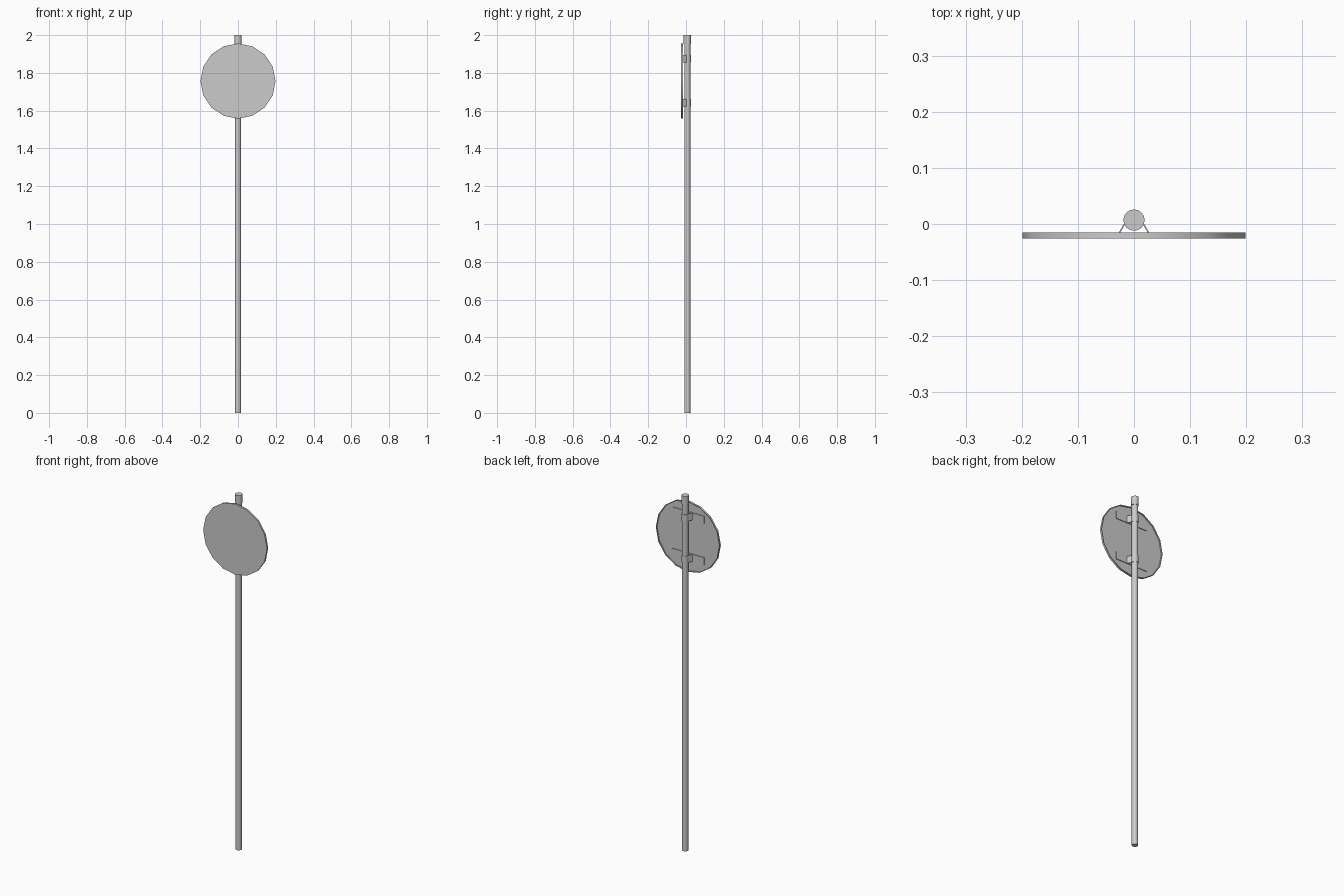
import bpy, bmesh, math
from mathutils import Matrix, Vector

if "Cube" in bpy.data.objects:
    bpy.data.objects.remove(bpy.data.objects["Cube"])

POLE_Y = 0.007
SIGN_Z = 1.757


def finish(bm, name, smooth=True):
    bmesh.ops.recalc_face_normals(bm, faces=bm.faces[:])
    me = bpy.data.meshes.new(name)
    bm.to_mesh(me)
    bm.free()
    ob = bpy.data.objects.new(name, me)
    bpy.context.collection.objects.link(ob)
    if smooth:
        bpy.ops.object.select_all(action='DESELECT')
        ob.select_set(True)
        bpy.context.view_layer.objects.active = ob
        bpy.ops.object.shade_smooth_by_angle(angle=math.radians(30))
    return ob


def lathe(name, profile, matrix, sides=16):
    """Revolve (radius, height) points about local z; both ends are capped."""
    bm = bmesh.new()
    rings = [[bm.verts.new((r * math.cos(2 * math.pi * i / sides),
                            r * math.sin(2 * math.pi * i / sides), h))
              for i in range(sides)] for r, h in profile]
    for a, b in zip(rings, rings[1:]):
        for i in range(sides):
            j = (i + 1) % sides
            bm.faces.new((a[i], a[j], b[j], b[i]))
    bm.faces.new(rings[0])
    bm.faces.new(rings[-1])
    bm.transform(matrix)
    return finish(bm, name)


def strip(name, path, z, height, thick):
    """Upright metal strip following an open (x, y) path."""
    pts = [Vector(p) for p in path]
    bm = bmesh.new()
    rows = []
    for i, p in enumerate(pts):
        d = (pts[min(i + 1, len(pts) - 1)] - pts[max(i - 1, 0)]).normalized()
        n = Vector((d.y, -d.x)) * thick / 2
        a, b = p - n, p + n
        rows.append([bm.verts.new((q.x, q.y, z + s * height / 2))
                     for q, s in ((a, -1), (b, -1), (b, 1), (a, 1))])
    for r, s in zip(rows, rows[1:]):
        for k in range(4):
            m = (k + 1) % 4
            bm.faces.new((r[k], r[m], s[m], s[k]))
    bm.faces.new(rows[0])
    bm.faces.new(rows[-1])
    return finish(bm, name)


# Pole and its slightly wider cap
at_pole = Matrix.Translation((0, POLE_Y, 0))
lathe("pole", [(0.016, 0), (0.016, 1.99)], at_pole)
lathe("pole_cap", [(0.019, 1.953), (0.019, 2.0)], at_pole)

# Round sign panel: flat front, turned-back rim, recessed rear face
face_front = Matrix.Translation((0, 0, SIGN_Z)) @ Matrix.Rotation(math.radians(-90), 4, 'X')
lathe("sign_panel", [(0.199, -0.026), (0.199, -0.0155),
                     (0.195, -0.0155), (0.195, -0.022)], face_front)

# Two mounting brackets: rear plate plus a strap wrapped round the pole
for label, z in (("upper", 1.876), ("lower", 1.643)):
    strip(label + "_bracket_plate", [(-0.1, -0.02), (0.1, -0.02)], z, 0.04, 0.004)
    arc = [(0.0172 * math.cos(math.radians(a)), POLE_Y + 0.0172 * math.sin(math.radians(a)))
           for a in range(-20, 201, 22)]
    path = [(0.028, -0.019)] + arc + [(-0.028, -0.019)]
    strip(label + "_pole_clamp", path, z, 0.04, 0.0025)
